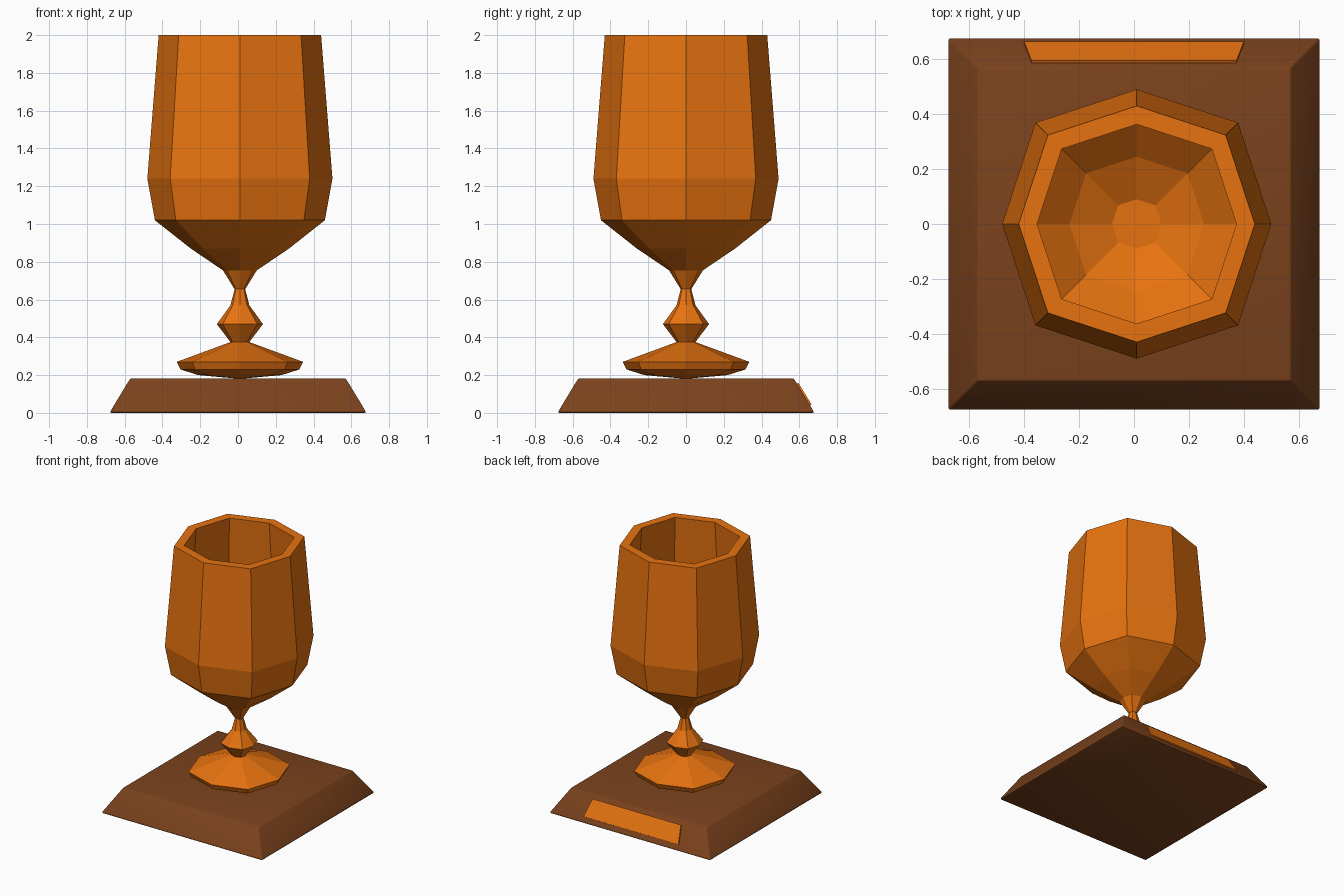
import bpy, bmesh, math
from mathutils import Vector

if "Cube" in bpy.data.objects:
    bpy.data.objects.remove(bpy.data.objects["Cube"])


def material(name, color):
    m = bpy.data.materials.new(name)
    m.diffuse_color = color
    m.use_nodes = True
    m.node_tree.nodes["Principled BSDF"].inputs["Base Color"].default_value = m.diffuse_color
    return m


gold = material("gold", (0.80, 0.17, 0.005, 1))
wood = material("wood", (0.20, 0.055, 0.012, 1))


def loft(name, rings, mat):
    """Skin a stack of closed rings and cap both ends."""
    bm = bmesh.new()
    loops = [[bm.verts.new(p) for p in ring] for ring in rings]
    n = len(loops[0])
    for a, b in zip(loops, loops[1:]):
        for i in range(n):
            j = (i + 1) % n
            bm.faces.new((a[i], a[j], b[j], b[i]))
    bm.faces.new(loops[0][::-1])
    bm.faces.new(loops[-1])
    bmesh.ops.recalc_face_normals(bm, faces=bm.faces)
    mesh = bpy.data.meshes.new(name)
    bm.to_mesh(mesh)
    bm.free()
    mesh.materials.append(mat)
    obj = bpy.data.objects.new(name, mesh)
    bpy.context.collection.objects.link(obj)
    return obj


def octagon(r, z):
    # Corners on the diagonals sit slightly further out
    pts = []
    for i in range(8):
        a = i * math.pi / 4
        k = r * (1.065 if i % 2 else 1)
        pts.append((0.01 + k * math.cos(a), k * math.sin(a), z))
    return pts


def square(h, z):
    return [(-h, -h, z), (h, -h, z), (h, h, z), (-h, h, z)]


# Goblet: foot, knobbed stem, bowl outside, rim, bowl inside
profile = [(0.03, 0.183), (0.22, 0.20), (0.315, 0.23), (0.335, 0.27),
           (0.05, 0.375), (0.122, 0.47), (0.05, 0.57), (0.028, 0.655),
           (0.09, 0.755), (0.26, 0.87), (0.45, 1.02), (0.49, 1.24),
           (0.43, 2.0), (0.363, 2.0), (0.42, 1.24), (0.39, 1.06),
           (0.245, 0.93), (0.09, 0.85)]
loft("goblet", [octagon(r, z) for r, z in profile], gold)

# Plinth with softly shaded sloping sides
plinth = loft("plinth", [square(0.675, 0), square(0.675, 0.01),
                         square(0.57, 0.183)], wood)
bevel = plinth.modifiers.new("soft_edges", "BEVEL")
bevel.width = 0.008
bevel.segments = 2
for p in plinth.data.polygons:
    p.use_smooth = True

# Thin plaque lying on the back slope
low, high = Vector((0, 0.657, 0.04)), Vector((0, 0.587, 0.155))
out = Vector((0, 0.173, 0.105)).normalized()


def plaque_ring(offset):
    return [p + Vector((x, 0, 0)) + out * offset for x, p in
            ((-0.40, low), (0.40, low), (0.373, high), (-0.373, high))]


loft("plaque", [plaque_ring(-0.005), plaque_ring(0.009)], gold)
